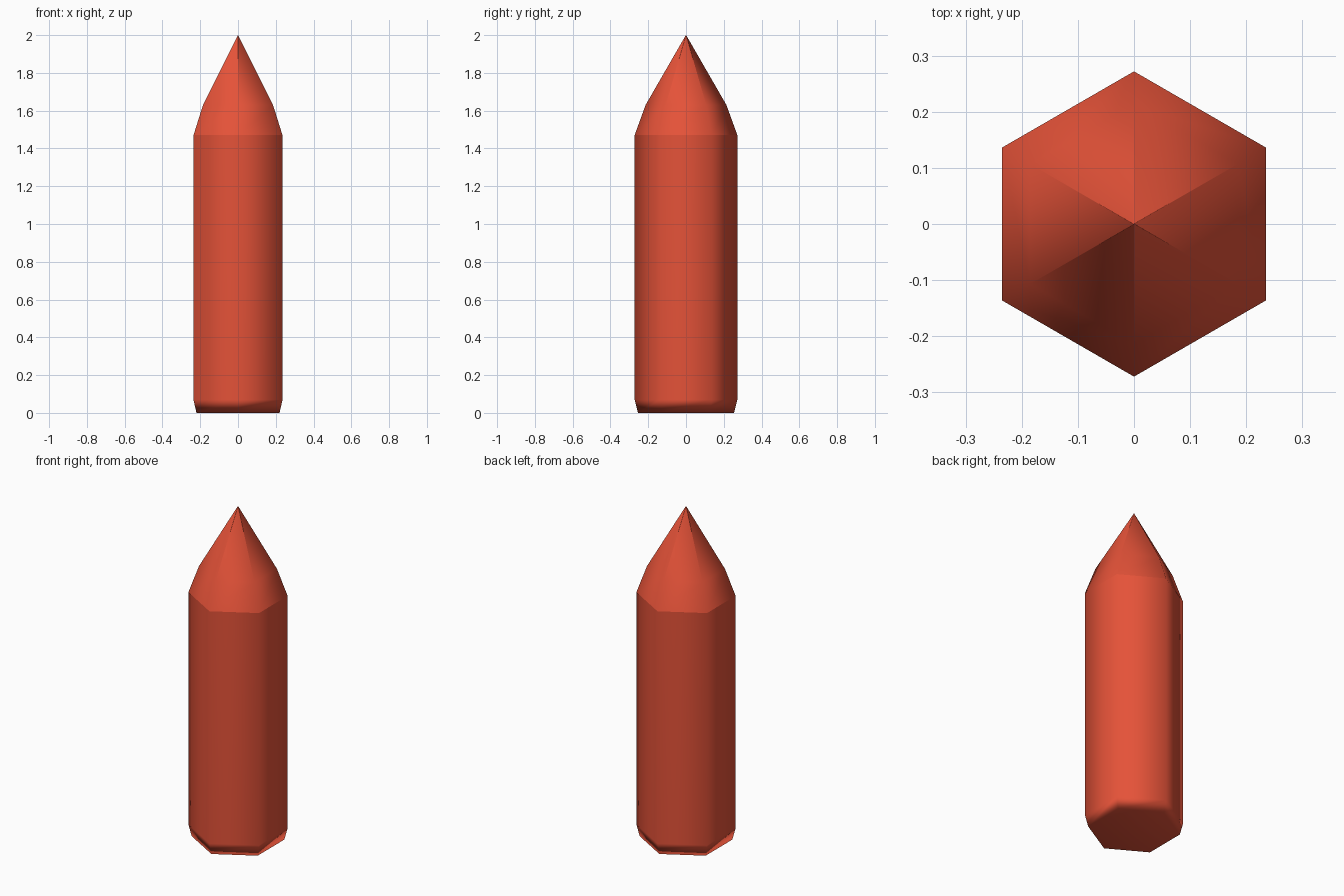
import bpy, bmesh, math

if "Cube" in bpy.data.objects:
    bpy.data.objects.remove(bpy.data.objects["Cube"])

# Six-sided crystal: (radius at corners, height) from base to tip
PROFILE = [(0.254, 0.0), (0.272, 0.07), (0.272, 1.47), (0.214, 1.63), (0.0008, 2.0)]
SIDES = 6
SHOULDER = 2

bm = bmesh.new()
rings = []
for r, z in PROFILE:
    angles = [math.radians(90) + math.tau * i / SIDES for i in range(SIDES)]
    rings.append([bm.verts.new((r * math.cos(a), r * math.sin(a), z)) for a in angles])

# Side walls and end caps
for low, high in zip(rings, rings[1:]):
    for i in range(SIDES):
        j = (i + 1) % SIDES
        bm.faces.new((low[i], low[j], high[j], high[i]))
bm.faces.new(rings[0][::-1])
bm.faces.new(rings[-1])

# Smooth shading with a crisp shoulder below the point
for f in bm.faces:
    f.smooth = True
for i in range(SIDES):
    ring = rings[SHOULDER]
    bm.edges.get((ring[i], ring[(i + 1) % SIDES])).smooth = False

mesh = bpy.data.meshes.new("crystal")
bm.to_mesh(mesh)
bm.free()
crystal = bpy.data.objects.new("crystal", mesh)
bpy.context.collection.objects.link(crystal)

# Large faces dominate the shading
weighted = crystal.modifiers.new("weighted_normals", 'WEIGHTED_NORMAL')
weighted.keep_sharp = True

red = bpy.data.materials.new("red")
red.diffuse_color = (0.78, 0.085, 0.04, 1.0)
red.use_nodes = True
red.node_tree.nodes["Principled BSDF"].inputs["Base Color"].default_value = red.diffuse_color
mesh.materials.append(red)
